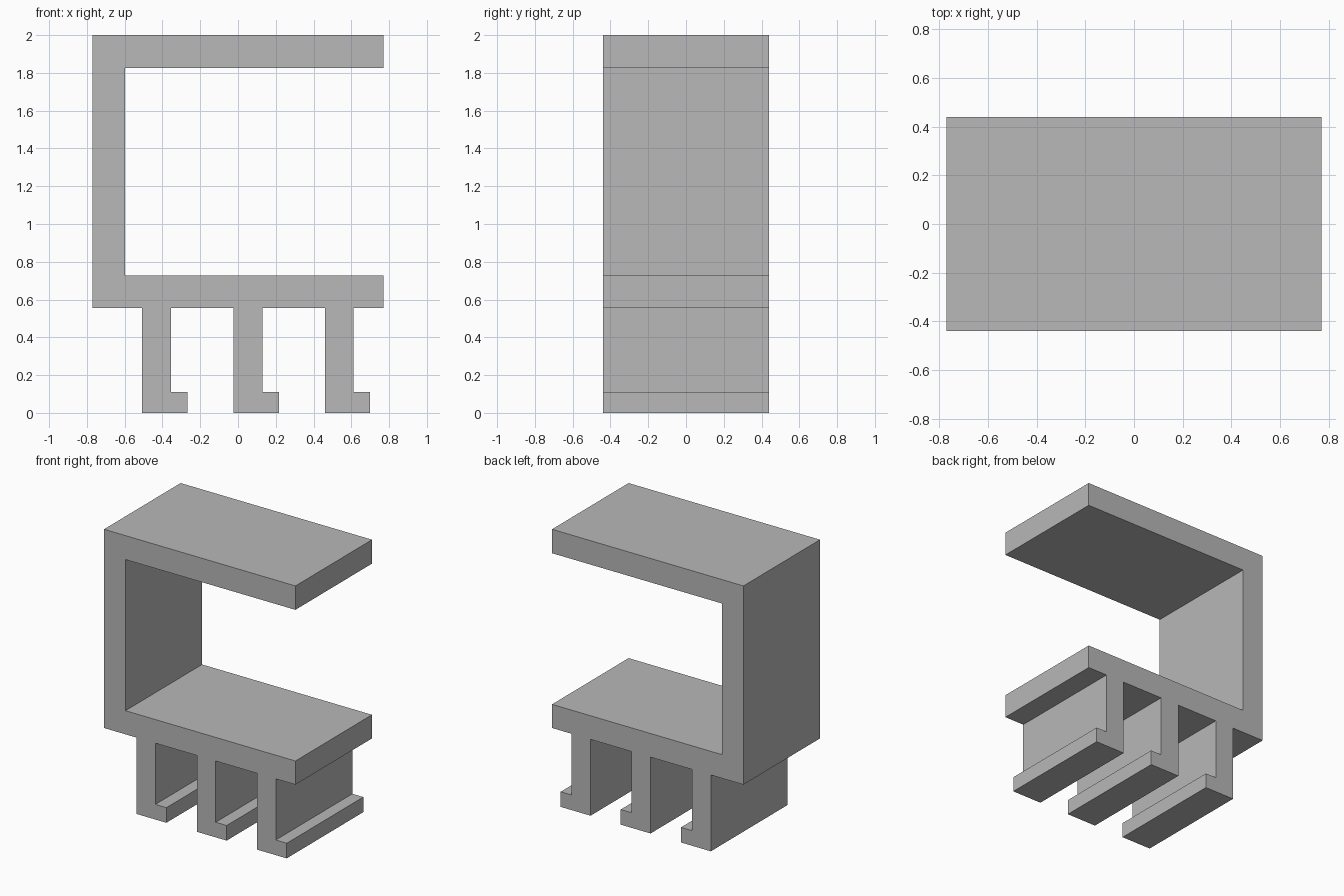
import bpy
import bmesh
from mathutils import Vector

cube = bpy.data.objects.get("Cube")
if cube:
    bpy.data.objects.remove(cube, do_unlink=True)

# Main dimensions
HALF_W, HALF_D, TOP = 0.77, 0.44, 2.0
WALL_X = -0.597                                # inner face of the upright wall
ROOF_Z, SHELF_TOP, SHELF_Z = 1.826, 0.727, 0.555
LEG_STARTS = (-0.508, -0.023, 0.46)            # left edge of each hooked leg
LEG_W, FOOT_W, FOOT_H = 0.152, 0.24, 0.11

# Plain grey material
grey = bpy.data.materials.new("plain grey")
grey.use_nodes = True
colour = (0.48, 0.48, 0.48, 1)
grey.diffuse_color = colour
grey.node_tree.nodes["Principled BSDF"].inputs["Base Color"].default_value = colour

# C-shaped bracket outline, with hooked legs along the underside
profile = [(HALF_W, SHELF_Z), (HALF_W, SHELF_TOP), (WALL_X, SHELF_TOP),
           (WALL_X, ROOF_Z), (HALF_W, ROOF_Z), (HALF_W, TOP),
           (-HALF_W, TOP), (-HALF_W, SHELF_Z)]
for x in LEG_STARTS:
    profile += [(x, SHELF_Z), (x, 0), (x + FOOT_W, 0), (x + FOOT_W, FOOT_H),
                (x + LEG_W, FOOT_H), (x + LEG_W, SHELF_Z)]

# Extrude the outline from front to back
bm = bmesh.new()
front = bm.faces.new([bm.verts.new((x, -HALF_D, z)) for x, z in profile])
extruded = bmesh.ops.extrude_face_region(bm, geom=[front], use_keep_orig=True)
back_verts = [g for g in extruded["geom"] if isinstance(g, bmesh.types.BMVert)]
bmesh.ops.translate(bm, verts=back_verts, vec=Vector((0, 2 * HALF_D, 0)))
bmesh.ops.recalc_face_normals(bm, faces=bm.faces)

mesh = bpy.data.meshes.new("hooked_bracket")
bm.to_mesh(mesh)
bm.free()
mesh.materials.append(grey)
bracket = bpy.data.objects.new("hooked_bracket", mesh)
bpy.context.collection.objects.link(bracket)
